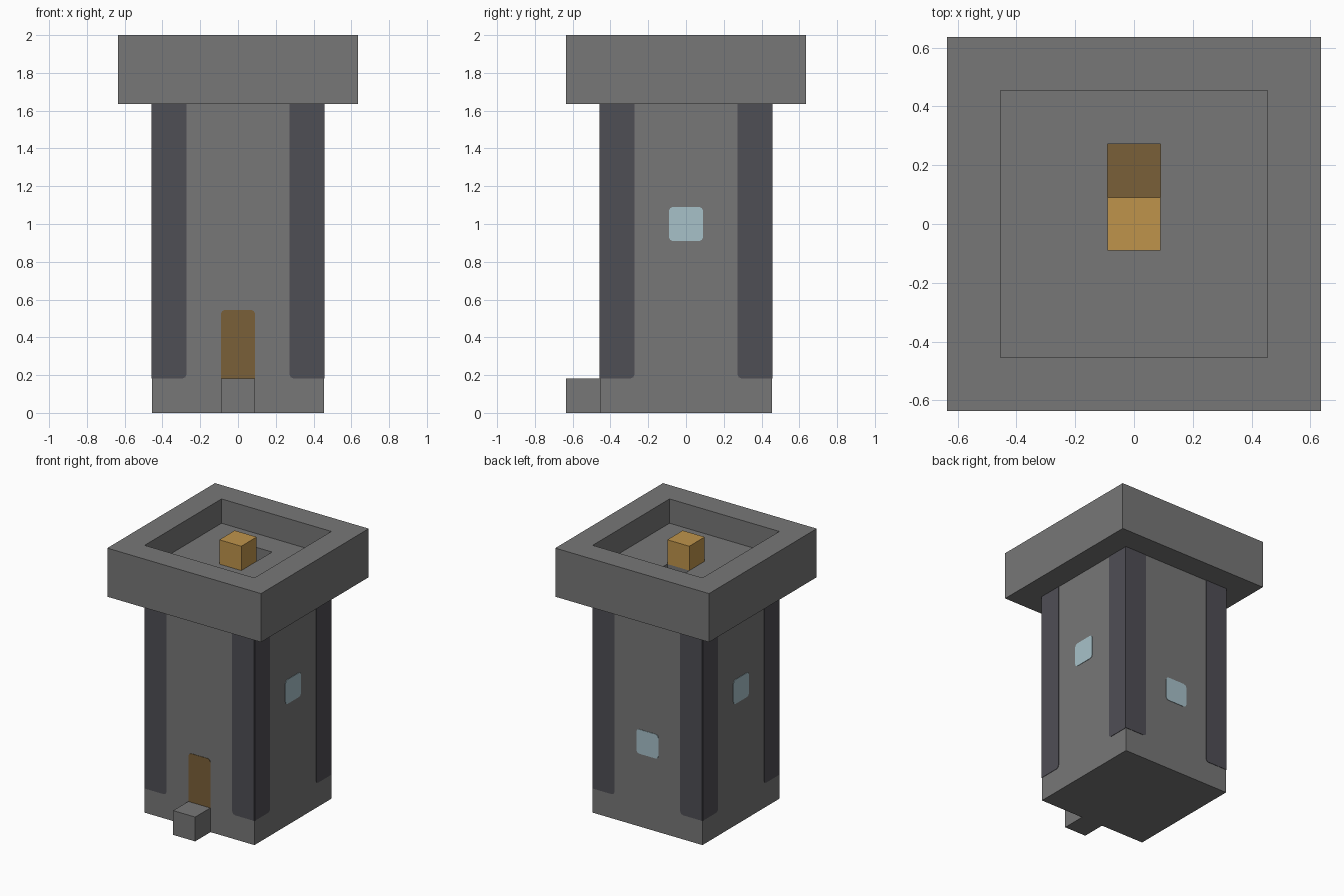
import bpy, bmesh, math
from mathutils import Matrix

old = bpy.data.objects.get("Cube")
if old:
    bpy.data.objects.remove(old, do_unlink=True)

U = 2 / 11          # one block
HALF = 2.5 * U      # half width of the shaft
THICK = 0.003       # painted plate thickness


def material(name, hex_rgb):
    def linear(c):
        c /= 255
        return c / 12.92 if c <= 0.04045 else ((c + 0.055) / 1.055) ** 2.4
    color = [linear(c) for c in bytes.fromhex(hex_rgb)] + [1]
    m = bpy.data.materials.new(name)
    m.use_nodes = True
    m.diffuse_color = color
    m.node_tree.nodes["Principled BSDF"].inputs["Base Color"].default_value = color
    return m


stone = material("stone grey", "777777")
slate = material("dark slate", "4f4e55")
brown = material("dark wood", "7a6038")
amber = material("light wood", "bf944b")
glass = material("pale blue glass", "a7c1c9")


def add(name, bm, *mats):
    bmesh.ops.recalc_face_normals(bm, faces=bm.faces[:])
    mesh = bpy.data.meshes.new(name)
    bm.to_mesh(mesh)
    bm.free()
    for m in mats:
        mesh.materials.append(m)
    obj = bpy.data.objects.new(name, mesh)
    bpy.context.collection.objects.link(obj)
    return obj


def block(name, center, mat):
    bm = bmesh.new()
    bmesh.ops.create_cube(bm, size=U, matrix=Matrix.Translation(center))
    add(name, bm, mat)


def plate(name, side, x0, x1, z0, z1, mat, rounded):
    """Thin panel on one wall; rounded lists the softened corners (bl, br, tr, tl)."""
    bm = bmesh.new()
    r = 0.022
    corners = [(x0, z0, 1, 1), (x1, z0, -1, 1), (x1, z1, -1, -1), (x0, z1, 1, -1)]
    pts = []
    for i, (x, z, sx, sz) in enumerate(corners):
        if i not in rounded:
            pts.append((x, z))
            continue
        arc = [(x, z + sz * r), (x + sx * r * 0.3, z + sz * r * 0.3), (x + sx * r, z)]
        pts += arc if i % 2 == 0 else arc[::-1]
    face = bm.faces.new([bm.verts.new((x, -HALF, z)) for x, z in pts])
    out = bmesh.ops.extrude_face_region(bm, geom=[face])
    moved = [v for v in out["geom"] if isinstance(v, bmesh.types.BMVert)]
    bmesh.ops.translate(bm, verts=moved, vec=(0, -THICK, 0))
    bmesh.ops.rotate(bm, verts=bm.verts[:], cent=(0, 0, 0),
                     matrix=Matrix.Rotation(side * math.pi / 2, 3, 'Z'))
    add(name, bm, mat)


# Tower: square rings up the shaft, over the parapet and down into the hatch
bm = bmesh.new()
rings = [(2.5, 0, 0), (2.5, 9, 0), (3.5, 9, 0), (3.5, 11, 0),
         (2.5, 11, 0), (2.5, 10, 0), (0.5, 10, 1), (0.5, 9, 1)]
loops = [[bm.verts.new((sx * h * U, (sy * h + y) * U, z * U))
          for sx, sy in ((-1, -1), (1, -1), (1, 1), (-1, 1))] for h, z, y in rings]
for a, b in zip(loops, loops[1:]):
    for i in range(4):
        j = (i + 1) % 4
        bm.faces.new((a[i], a[j], b[j], b[i]))
bm.faces.new(loops[0])
bm.faces.new(loops[-1]).material_index = 1   # hatch floor
add("tower", bm, stone, brown)

# Doorstep and block beside the hatch
block("doorstep", (0, -3 * U, U / 2), stone)
block("roof_block", (0, 0, 10.5 * U), amber)

# Door
plate("door", 0, -U / 2, U / 2, U, 3 * U, brown, (2, 3))

# Windows: right-hand, back and left-hand walls
for side, name, z in ((1, "left_window", 5), (2, "back_window", 3), (3, "right_window", 5)):
    plate(name, side, -U / 2, U / 2, z * U, (z + 1) * U, glass, (0, 1, 2, 3))

# Dark corner strips on all four walls
for side, wall in enumerate(("front", "left", "back", "right")):
    plate(wall + "_strip_a", side, -HALF, -1.5 * U, U, 9 * U, slate, (1,))
    plate(wall + "_strip_b", side, 1.5 * U, HALF, U, 9 * U, slate, (0,))
